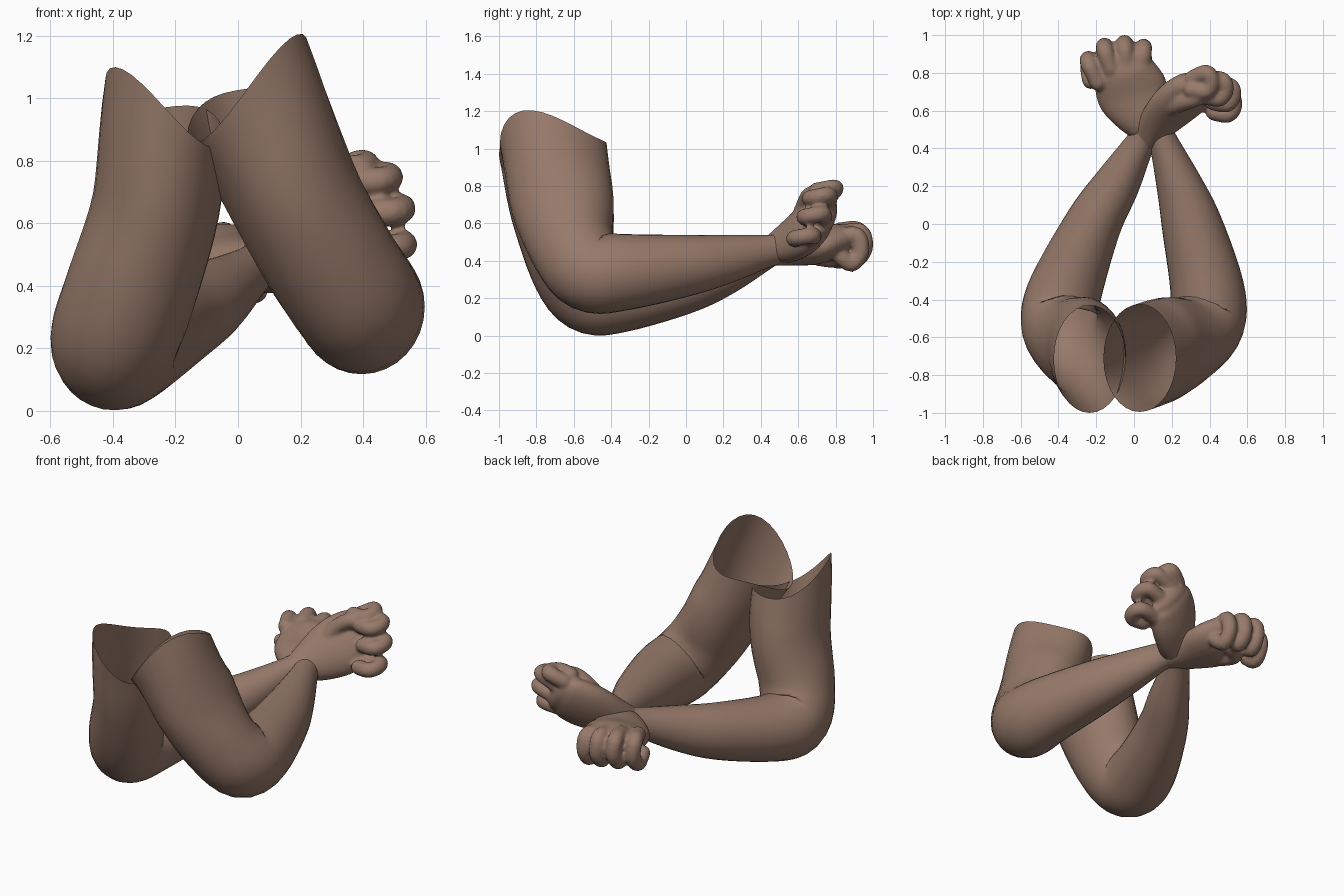
import bpy, bmesh, math
from mathutils import Vector

if "Cube" in bpy.data.objects:
    bpy.data.objects.remove(bpy.data.objects["Cube"])

skin = bpy.data.materials.new("brown skin")
skin.diffuse_color = (0.31, 0.195, 0.145, 1)
skin.use_nodes = True
skin.node_tree.nodes["Principled BSDF"].inputs["Base Color"].default_value = skin.diffuse_color


def smooth_path(rows, steps):
    """Catmull-Rom interpolation of rows (x, y, z, radius_u, radius_v)."""
    rows = [Vector(r) for r in rows]
    ext = [rows[0] * 2 - rows[1]] + rows + [rows[-1] * 2 - rows[-2]]
    out = []
    for i in range(1, len(ext) - 2):
        a, b, c, d = ext[i - 1:i + 3]
        for s in range(steps):
            t = s / steps
            out.append(0.5 * (2 * b + (c - a) * t + (2 * a - 5 * b + 4 * c - d) * t ** 2
                              + (3 * b - a - 3 * c + d) * t ** 3))
    return out + [rows[-1]]


def tube(bm, rows, side, sides=24, steps=4, rim=None):
    """Sweep ellipses along a path; rim = plane direction of an open start."""
    pts = smooth_path(rows, steps)
    cen = [Vector(p[:3]) for p in pts]
    frames = []
    for i, p in enumerate(pts):
        t = (cen[min(i + 1, len(pts) - 1)] - cen[max(i - 1, 0)]).normalized()
        if rim and i < 4:
            t = Vector(rim).normalized().lerp(t, i / 4).normalized()
        frames.append((cen[i], t, p[3], p[4]))

    def dome(f, sign):
        c, t, a, b = f
        return [(c + t * sign * min(a, b) * math.sin(k), t, a * math.cos(k), b * math.cos(k))
                for k in (0.4, 0.8, 1.2, 1.5)]
    if not rim:
        frames = dome(frames[0], -1)[::-1] + frames
    frames += dome(frames[-1], 1)
    rings = []
    for c, t, a, b in frames:
        u = Vector(side)
        u = (u - t * u.dot(t)).normalized()
        v = t.cross(u)
        rings.append([bm.verts.new(c + u * a * math.cos(k) + v * b * math.sin(k))
                      for k in (2 * math.pi * j / sides for j in range(sides))])
    for r, q in zip(rings, rings[1:]):
        for j in range(sides):
            k = (j + 1) % sides
            bm.faces.new((r[j], r[k], q[k], q[j]))
    bm.faces.new(rings[-1])
    if not rim:
        bm.faces.new(rings[0][::-1])
    return rings


def finish(bm, name):
    bmesh.ops.recalc_face_normals(bm, faces=bm.faces)
    for f in bm.faces:
        f.smooth = True
    me = bpy.data.meshes.new(name)
    bm.to_mesh(me)
    bm.free()
    me.materials.append(skin)
    ob = bpy.data.objects.new(name, me)
    bpy.context.collection.objects.link(ob)
    return ob


def arm(name, rows, rim, outer):
    """Arm tube whose shoulder rim is warped into a slight saddle."""
    bm = bmesh.new()
    rings = tube(bm, rows, (1, 0, 0), sides=32, steps=5, rim=rim)
    cx, cy = rows[0][:2]
    for i in range(4):
        for v in rings[i]:
            v.co.z -= (1 - i / 4) * 0.12 * outer * (v.co.x - cx) / 0.2 * (v.co.y - cy) / 0.28
    finish(bm, name)


def hand(name, palm, side, digits):
    """Palm plus curled digits fused into one smooth skin."""
    bm = bmesh.new()
    tube(bm, palm, side)
    for r, pts in digits:
        tube(bm, [(*p, r, r) for p in pts], (0.31, 0.52, 0.8), sides=12)
    ob = finish(bm, name)
    m = ob.modifiers.new("fuse", 'REMESH')
    m.mode = 'VOXEL'
    m.voxel_size = 0.011
    m.use_smooth_shade = True
    s = ob.modifiers.new("soften", 'SMOOTH')
    s.factor = 0.5
    s.iterations = 4


# Arms: open shoulder rim, upper arm, elbow, forearm, wrist
arm("right_arm", [
    (0.03, -0.71, 1.03, 0.24, 0.285), (0.175, -0.66, 0.70, 0.215, 0.275),
    (0.295, -0.61, 0.48, 0.21, 0.23), (0.385, -0.51, 0.345, 0.205, 0.22),
    (0.385, -0.33, 0.34, 0.195, 0.205), (0.305, 0.0, 0.375, 0.16, 0.165),
    (0.235, 0.22, 0.41, 0.12, 0.13), (0.15, 0.45, 0.455, 0.075, 0.085),
    (0.11, 0.54, 0.465, 0.08, 0.08)], (0.75, 0, -1), 1)
arm("left_arm", [
    (-0.235, -0.715, 0.97, 0.21, 0.285), (-0.262, -0.66, 0.66, 0.205, 0.275),
    (-0.345, -0.61, 0.38, 0.21, 0.23), (-0.395, -0.51, 0.23, 0.205, 0.22),
    (-0.36, -0.34, 0.215, 0.195, 0.195), (-0.215, 0.0, 0.285, 0.15, 0.165),
    (-0.085, 0.22, 0.355, 0.12, 0.13), (0.045, 0.45, 0.45, 0.075, 0.08),
    (0.10, 0.53, 0.49, 0.08, 0.08)], (-0.48, 0, -1), -1)

# Right fist: palm down, fingers curled under
fingers = []
for x, y, z in ((-0.24, 0.87, 0.53), (-0.155, 0.94, 0.545), (-0.05, 0.955, 0.535), (0.05, 0.935, 0.515)):
    fingers.append((0.046, [(x * 0.8, y - 0.12, z + 0.015), (x, y - 0.02, z + 0.02), (x, y, z - 0.07),
                            (x, y - 0.05, z - 0.13), (x + 0.01, y - 0.11, z - 0.09)]))
thumb = (0.048, [(-0.06, 0.62, 0.44), (-0.11, 0.71, 0.42), (-0.12, 0.78, 0.41), (-0.06, 0.83, 0.42)])
hand("right_fist", [
    (0.14, 0.47, 0.455, 0.08, 0.08), (0.06, 0.57, 0.465, 0.145, 0.09),
    (-0.005, 0.69, 0.475, 0.19, 0.095), (-0.05, 0.80, 0.51, 0.17, 0.09),
    (-0.065, 0.86, 0.525, 0.15, 0.07)], (0.97, 0.2, 0), fingers + [thumb])

# Left fist: raised, palm to the front, fingers curled forward
fingers = []
for k, p in (((0.31, 0.77, 0.75), (0.385, 0.80, 0.79)), ((0.35, 0.76, 0.70), (0.46, 0.765, 0.75)),
             ((0.38, 0.73, 0.61), (0.50, 0.735, 0.65)), ((0.39, 0.67, 0.52), (0.505, 0.68, 0.535))):
    q = Vector(p)
    fingers.append((0.045, [k, p, q + Vector((0.025, -0.05, -0.005)), q + Vector((-0.005, -0.10, -0.015)),
                            q + Vector((-0.08, -0.09, -0.02))]))
thumb = (0.046, [(0.17, 0.59, 0.59), (0.23, 0.63, 0.69), (0.31, 0.66, 0.75), (0.37, 0.69, 0.74)])
hand("left_fist", [
    (0.06, 0.46, 0.455, 0.075, 0.08), (0.15, 0.56, 0.51, 0.14, 0.09),
    (0.235, 0.645, 0.57, 0.175, 0.095), (0.31, 0.71, 0.625, 0.17, 0.085),
    (0.345, 0.735, 0.645, 0.14, 0.07)], (0.38, -0.3, -0.8), fingers + [thumb])
